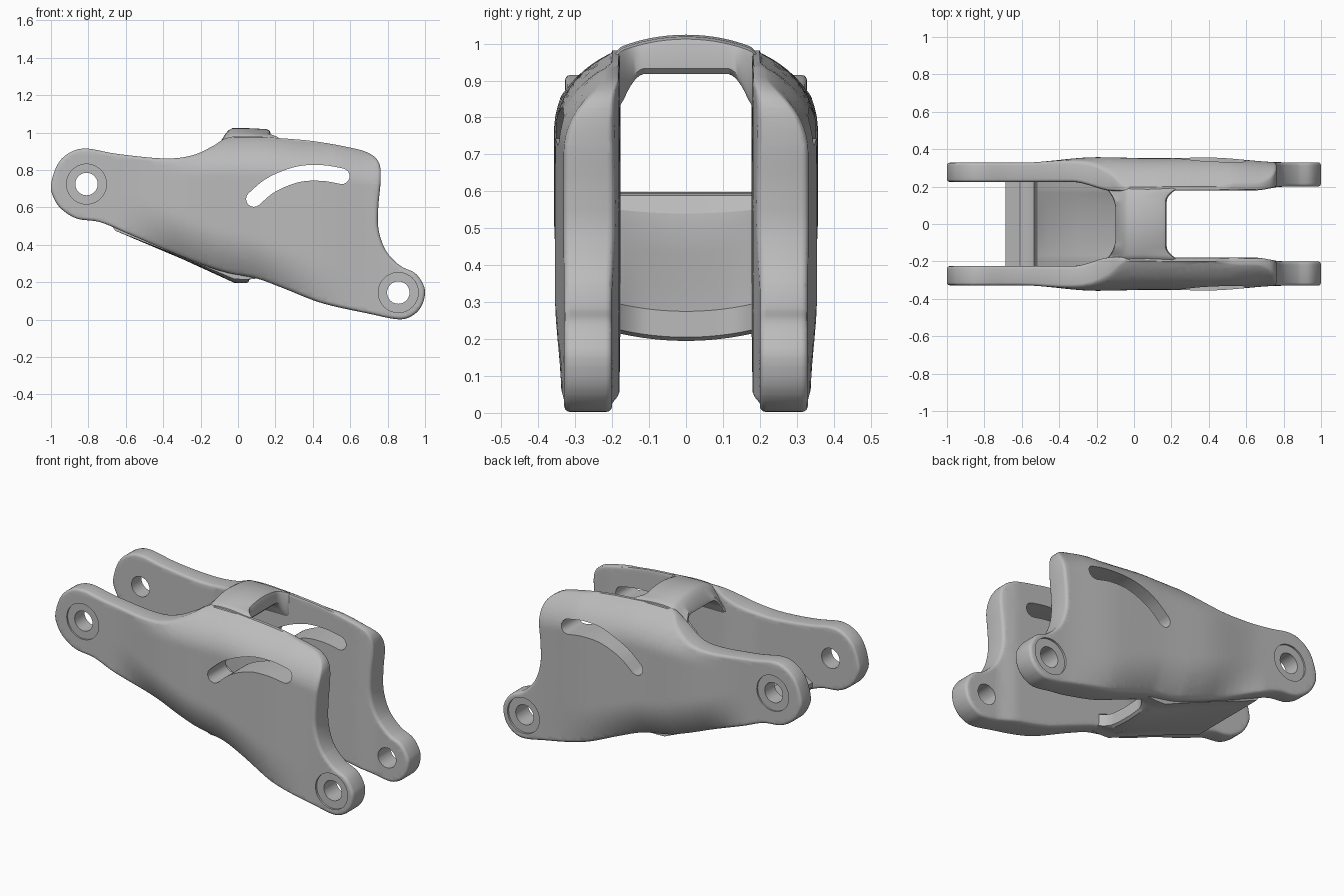
import bpy, bmesh, math
from mathutils import Vector

if "Cube" in bpy.data.objects:
    bpy.data.objects.remove(bpy.data.objects["Cube"])

metal = bpy.data.materials.new("grey_metal")
metal.diffuse_color = (0.5, 0.5, 0.5, 1)
metal.use_nodes = True
metal.node_tree.nodes["Principled BSDF"].inputs["Base Color"].default_value = metal.diffuse_color


def interp(tab, x, smooth=True):
    """Interpolation through (x, value) pairs."""
    if x <= tab[0][0]:
        return tab[0][1]
    for (a, u), (b, v) in zip(tab, tab[1:]):
        if x <= b:
            s = (x - a) / (b - a)
            return u + (v - u) * (s * s * (3 - 2 * s) if smooth else s)
    return tab[-1][1]


def spline(pts, n, closed):
    """Catmull-Rom curve through 2D points."""
    p = [Vector(q) for q in pts]
    m = len(p)
    out = []
    get = (lambda i: p[i % m]) if closed else (lambda i: p[min(max(i, 0), m - 1)])
    for i in range(m if closed else m - 1):
        a, b, c, d = (get(i + k) for k in (-1, 0, 1, 2))
        for j in range(n):
            t = j / n
            out.append(0.5 * (2 * b + (c - a) * t + (2 * a - 5 * b + 4 * c - d) * t * t
                              + (3 * b - a - 3 * c + d) * t ** 3))
    return out if closed else out + [p[-1]]


def right_normals(pts, closed):
    m, out = len(pts), []
    for i in range(m):
        a = pts[i - 1] if closed or i else pts[0]
        b = pts[(i + 1) % m] if closed or i < m - 1 else pts[-1]
        d = (b - a).normalized()
        out.append(Vector((d.y, -d.x)))
    return out


def circle(cx, cz, r, n=40):
    return [Vector((cx + r * math.cos(i * math.tau / n), cz + r * math.sin(i * math.tau / n)))
            for i in range(n)]


def finish(bm, name, angle):
    bmesh.ops.recalc_face_normals(bm, faces=bm.faces[:])
    me = bpy.data.meshes.new(name)
    bm.to_mesh(me)
    bm.free()
    me.materials.append(metal)
    ob = bpy.data.objects.new(name, me)
    bpy.context.collection.objects.link(ob)
    bpy.ops.object.select_all(action='DESELECT')
    ob.select_set(True)
    bpy.context.view_layer.objects.active = ob
    bpy.ops.object.shade_smooth_by_angle(angle=math.radians(angle))
    return ob


def skin(bm, loops):
    """Join consecutive closed loops of vertices with quads."""
    for a, b in zip(loops, loops[1:]):
        n = len(a)
        for i in range(n):
            bm.faces.new((a[i], a[(i + 1) % n], b[(i + 1) % n], b[i]))


# ---- side plates: outline, pin holes, curved slot ----
outline = spline([(-1, .72), (-.965, .83), (-.9, .893), (-.81, .915), (-.65, .887), (-.4, .862),
                  (-.25, .877), (-.14, .925), (-.06, .972), (.05, .982), (.2, .972), (.4, .955),
                  (.6, .92), (.7, .89), (.753, .84), (.763, .75), (.75, .6), (.752, .48), (.79, .37),
                  (.865, .29), (.945, .25), (.987, .195), (1, .14), (.98, .07), (.93, .02),
                  (.855, .002), (.7, .032), (.45, .088), (.25, .165), (.1, .22), (-.1, .262),
                  (-.35, .358), (-.6, .465), (-.74, .522), (-.86, .54), (-.945, .592), (-.987, .655)],
                 5, True)
normals = right_normals(outline, True)

mid = spline([(.085, .645), (.18, .722), (.32, .777), (.45, .784), (.555, .767)], 7, False)
mid_n = right_normals(mid, False)
W = .042


def cap(c, n, k=8):
    a0 = math.atan2(n.y, n.x)
    return [c + W * Vector((math.cos(a0 + math.pi * j / k), math.sin(a0 + math.pi * j / k)))
            for j in range(1, k)]


slot = ([c + n * W for c, n in zip(mid, mid_n)] + cap(mid[-1], mid_n[-1])
        + [c - n * W for c, n in zip(mid[::-1], mid_n[::-1])] + cap(mid[0], -mid_n[0]))

DOME = [(.1, 1.02), (.5, .99), (.77, .955)]
WIDTH = [(-.6, .328), (-.2, .357), (.1, .352), (.4, .355), (.8, .33)]
INNER = [(-.33, .225), (-.11, .177), (.65, .18), (.8, .2)]
BOTTOM = [(-.6, .465), (-.35, .358), (-.1, .262), (.1, .22), (.25, .165), (.45, .088), (.7, .032)]
ROUND = [(-.65, 0), (-.3, .08), (.05, .08), (.7, 0)]


def y_outer(x, z):
    w = interp(WIDTH, x)
    d = min(max((interp(DOME, x) - z) / .25, 0), 1)
    dome = w * math.sqrt(max(0, 1 - (1 - d) ** 2))
    k = interp([(-.5, 0), (-.15, 1), (.76, 1), (.8, 0)], x)
    y = w + (dome - w) * k
    low = max(0, 1 - (z - interp(BOTTOM, x, False)) / .22)
    return max(y - interp(ROUND, x) * low * low, interp(INNER, x) + .025)


bm = bmesh.new()


def loop(pts, t):
    return [bm.verts.new((p.x, t, p.y)) for p in pts]


def inset(d):
    return [p + n * d for p, n in zip(outline, normals)]


def fill(loops):
    edges = []
    for lp in loops:
        for a, b in zip(lp, lp[1:] + lp[:1]):
            edges.append(bm.edges.get((a, b)) or bm.edges.new((a, b)))
    bmesh.ops.triangle_fill(bm, use_beauty=True, edges=edges, normal=(0, 1, 0))


R = ((.016, 0), (.008, .02), (.002, .07), (0, .14))
rim = [loop(inset(d), t) for d, t in R + tuple((d, 1 - t) for d, t in R[::-1])]
skin(bm, rim)
inner_caps, outer_caps = [rim[0]], [rim[-1]]
s = [loop(slot, 0), loop(slot, 1)]
skin(bm, s)
inner_caps.append(s[0])
outer_caps.append(s[1])
for cx, cz in ((-.81, .725), (.857, .145)):      # pin holes with shallow round recess
    h = [loop(circle(cx, cz, r), t) for r, t in ((.06, 0), (.06, .91), (.107, .91), (.107, 1))]
    skin(bm, h)
    inner_caps.append(h[0])
    outer_caps.append(h[-1])
fill(inner_caps)
fill(outer_caps)
for i in range(1, 50):                            # slices that let the plate curve
    bmesh.ops.bisect_plane(bm, geom=bm.verts[:] + bm.edges[:] + bm.faces[:], dist=1e-5,
                           plane_co=(-1 + i * .04, 0, 0), plane_no=(1, 0, 0))
for i in range(1, 40):
    bmesh.ops.bisect_plane(bm, geom=bm.verts[:] + bm.edges[:] + bm.faces[:], dist=1e-5,
                           plane_co=(0, 0, i * .025), plane_no=(0, 0, 1))
for v in bm.verts:
    a, b = interp(INNER, v.co.x), y_outer(v.co.x, v.co.z)
    v.co.y = a + (b - a) * v.co.y
plate = finish(bm, "side_plates", 42)
plate.modifiers.new("mirror", 'MIRROR').use_axis = (False, True, False)


# ---- cross members lofted from side to side ----
def loft(name, section, half, n, angle):
    global bm
    bm = bmesh.new()
    loops = []
    for i in range(n + 1):
        y = half * (2 * i / n - 1)
        loops.append([bm.verts.new((x, y, z)) for x, z in section(abs(y))])
    skin(bm, loops)
    bm.faces.new(loops[0])
    bm.faces.new(loops[-1][::-1])
    return finish(bm, name, angle)


def bridge_section(y):
    zt = 1.024 - .25 * (1 - math.sqrt(1 - (y / .357) ** 2)) - .5 * max(0, y - .175)
    zb = max(.918 - .1 * max(0, (y - .11) / .07) ** 2, .835)
    xl = -.1 - .04 * max(0, (y - .08) / .1) ** 2
    xr = .175 + .045 * max(0, (y - .12) / .06) ** 2
    xr = min(xr, .23)
    return [(xl, zb + .01), (xl + .004, zb + .03), (-.07, zt - .035), (-.053, zt - .013), (-.03, zt), (.05, zt),
            (xr - .025, zt - .005), (xr - .007, zt - .012), (xr, zt - .03),
            (xr, zb + .015), (xr - .015, zb), (.04, zb), (xl + .02, zb)]


loft("top_bridge", bridge_section, .212, 48, 40)


def web_section(y):
    c = .02 * max(0, 1 - (y / .18) ** 2)          # sag in the middle
    e = .06 * max(0, (y - .1) / .1) ** 2
    return [(-.655, .475), (-.3, .335 - c * .5), (-.02, .217 - c), (.045, .215 - c), (.06 + e, .225 - c),
            (.06 + e, .295 - c), (-.1, .37 - c), (-.3, .45 - c), (-.46, .52 - c), (-.515, .55 - c * .5),
            (-.535, .588), (-.55, .594), (-.61, .598), (-.688, .545), (-.688, .52)]


loft("lower_web", web_section, .235, 40, 30)
